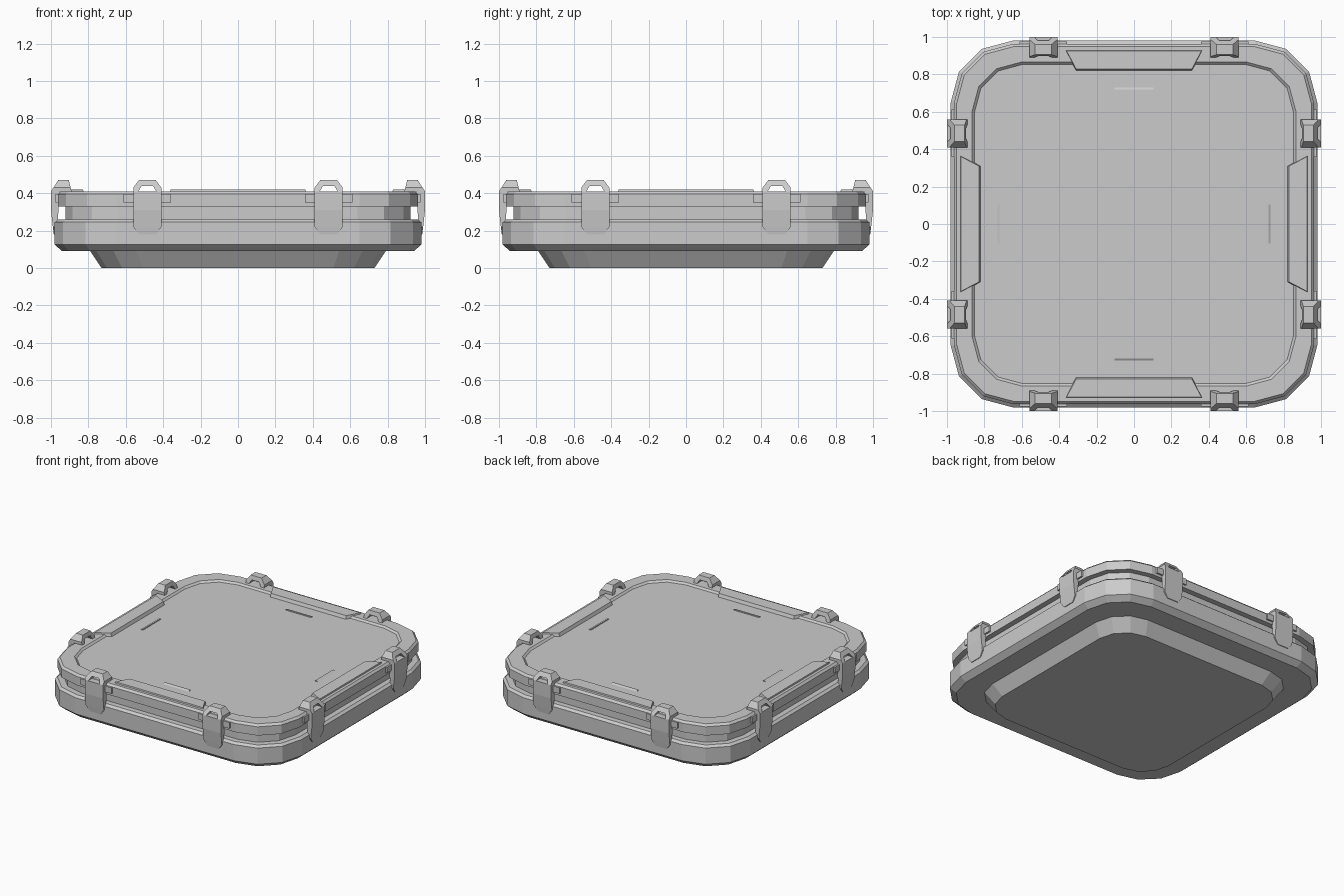
import bpy, bmesh, math
from mathutils import Matrix

if "Cube" in bpy.data.objects:
    bpy.data.objects.remove(bpy.data.objects["Cube"])


def make(name, loops, closed=True, turn=0):
    """Bridge matching point loops into a flat-shaded solid, turned about z."""
    bm = bmesh.new()
    rings = [[bm.verts.new(p) for p in loop] for loop in loops]
    n = len(rings[0])
    for a, b in zip(rings, rings[1:]):
        for i in range(n):
            j = (i + 1) % n
            bm.faces.new((a[i], a[j], b[j], b[i]))
    if closed:
        bm.faces.new(rings[0][::-1])
        bm.faces.new(rings[-1])
    bmesh.ops.recalc_face_normals(bm, faces=bm.faces)
    bm.transform(Matrix.Rotation(turn * math.pi / 2, 4, 'Z'))
    mesh = bpy.data.meshes.new(name)
    bm.to_mesh(mesh)
    bm.free()
    obj = bpy.data.objects.new(name, mesh)
    bpy.context.collection.objects.link(obj)
    return obj


def rounded(half, centre, z):
    """Rounded square ring with three flat facets per corner."""
    r = half - centre
    pts = []
    for q, (sx, sy) in enumerate([(1, 1), (-1, 1), (-1, -1), (1, -1)]):
        for s in range(4):
            a = math.radians(90 * q + 30 * s)
            pts.append((sx * centre + r * math.cos(a),
                        sy * centre + r * math.sin(a), z))
    return pts


def rect(x0, x1, u0, u1, z):
    """Rectangle on the -y side; u is the distance outward from the centre."""
    return [(x0, -u0, z), (x1, -u0, z), (x1, -u1, z), (x0, -u1, z)]


# Lower tray with tapered foot
make("tray", [rounded(h, c, z) for h, c, z in [
    (.73, .51, 0), (.79, .54, .09), (.94, .64, .09), (.98, .65, .125),
    (.98, .65, .245), (.962, .65, .26), (.90, .64, .26)]])

# Recessed seal between tray and lid
make("seal", [rounded(.922, .64, z) for z in (.255, .335)])

# Lid with raised rim and sunken panel
make("lid", [rounded(h, c, z) for h, c, z in [
    (.90, .64, .33), (.962, .65, .33), (.962, .65, .395), (.948, .645, .41),
    (.865, .605, .41), (.852, .60, .397)]])

for k in range(4):
    # Raised tapered grip on each rim
    make("rim_grip", [
        [(-.31, -.82, .395), (.31, -.82, .395), (.37, -.93, .395), (-.37, -.93, .395)],
        [(-.31, -.83, .42), (.31, -.83, .42), (.36, -.925, .42), (-.36, -.925, .42)]],
        turn=k)

    # Small raised ledge on the panel
    make("panel_ledge", [rect(-.105, .105, .708, .735, .393),
                         rect(-.105, .105, .709, .72, .403)], turn=k)

    for cx in (-.485, .485):
        # Hinge bar behind the latch
        make("hinge_bar", [rect(cx - .127, cx + .127, .94, .975, z)
                           for z in (.35, .395)], turn=k)

        # Latch plate tapering toward the bottom
        make("latch_plate", [rect(cx - w, cx + w, u0, u1, z) for z, w, u0, u1 in [
            (.18, .045, .965, .985), (.22, .075, .965, .99),
            (.31, .075, .96, 1.0), (.41, .075, .955, 1.0)]], turn=k)

        # Arched latch hood resting on the rim
        arch = [(-.075, .41), (-.075, .43), (-.045, .47), (.045, .47), (.075, .43),
                (.075, .41), (.048, .41), (.03, .44), (-.03, .44), (-.048, .41)]
        make("latch_hood", [
            [(cx + x, -(.89 + (z - .41) * .25), z) for x, z in arch],
            [(cx + x, -(1.0 - (z - .41) * .65), z) for x, z in arch]], turn=k)
